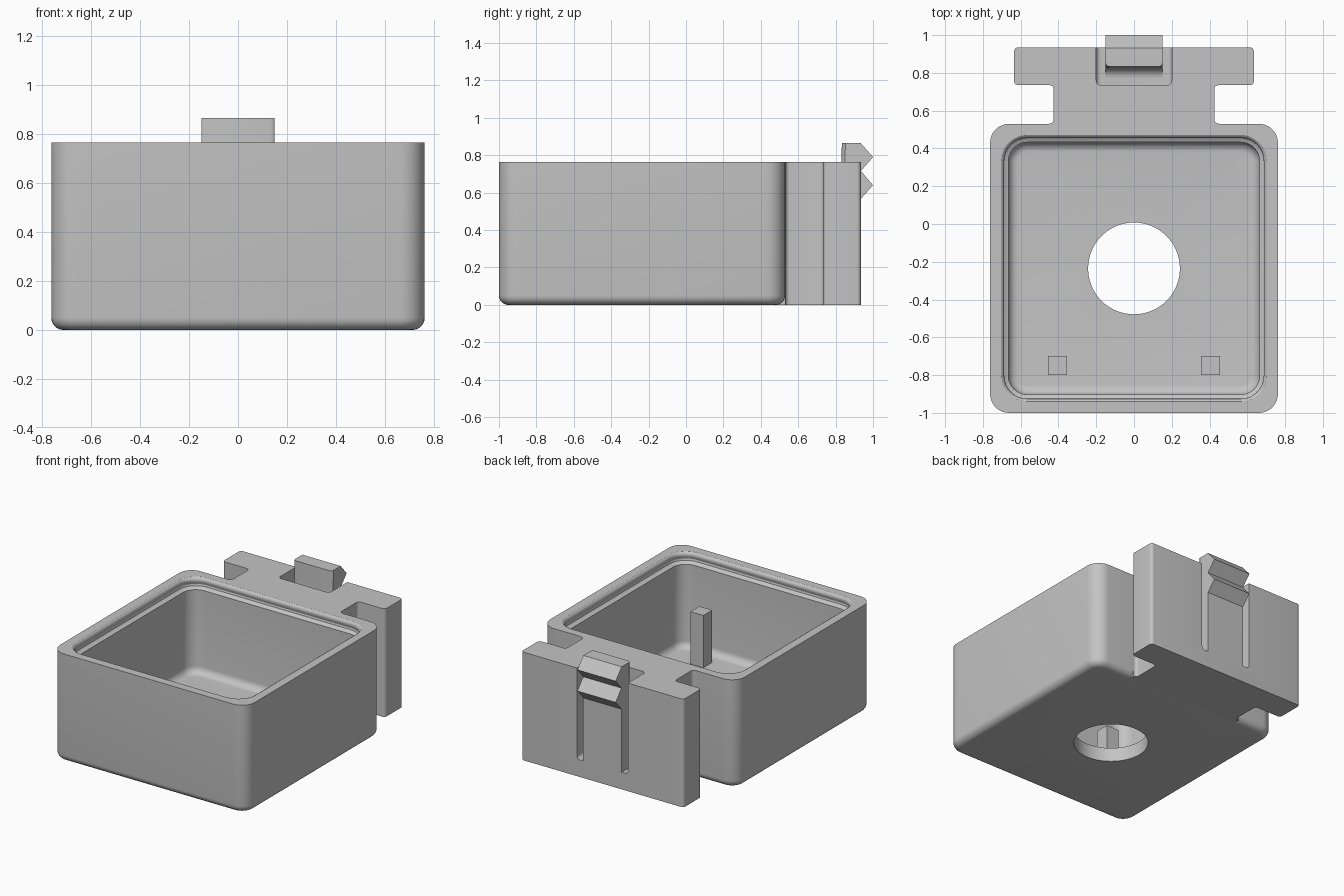
import bpy, bmesh
from math import sin, cos, pi, radians
from mathutils import Vector

cube = bpy.data.objects.get("Cube")
if cube:
    bpy.data.objects.remove(cube, do_unlink=True)

grey = bpy.data.materials.new("light_grey_plastic")
grey.use_nodes = True
colour = (0.55, 0.55, 0.55, 1)
grey.diffuse_color = colour
grey.node_tree.nodes["Principled BSDF"].inputs["Base Color"].default_value = colour

HEIGHT = 0.765
MID_Y = -0.235   # centre of the tray


def finish(name, bm):
    bmesh.ops.recalc_face_normals(bm, faces=bm.faces)
    mesh = bpy.data.meshes.new(name)
    bm.to_mesh(mesh)
    bm.free()
    mesh.materials.append(grey)
    obj = bpy.data.objects.new(name, mesh)
    bpy.context.collection.objects.link(obj)
    return obj


def rounded_loft(name, profile, radius_gap, steps=8):
    """Stack rounded rectangles; profile holds (half width, z)."""
    bm = bmesh.new()
    rings = []
    for half, z in profile:
        core = half - radius_gap(half)
        r = half - core
        ring = []
        for k, (sx, sy) in enumerate([(1, 1), (-1, 1), (-1, -1), (1, -1)]):
            for i in range(steps + 1):
                a = (k + i / steps) * pi / 2
                ring.append(bm.verts.new((sx * core + r * cos(a),
                                          MID_Y + sy * (core + 0.003) + r * sin(a), z)))
        rings.append(ring)
    n = len(rings[0])
    for low, high in zip(rings, rings[1:]):
        for i in range(n):
            j = (i + 1) % n
            bm.faces.new((low[i], low[j], high[j], high[i]))
    bm.faces.new(rings[0])
    bm.faces.new(rings[-1])
    return finish(name, bm)


def prism(name, outline, offset):
    """Extrude a flat outline of 3D points along an offset."""
    bm = bmesh.new()
    face = bm.faces.new([bm.verts.new(p) for p in outline])
    new = bmesh.ops.extrude_face_region(bm, geom=[face])["geom"]
    bmesh.ops.translate(bm, vec=offset,
                        verts=[v for v in new if isinstance(v, bmesh.types.BMVert)])
    return finish(name, bm)


def bevel_edges(obj, rule, width, segments=6):
    bm = bmesh.new()
    bm.from_mesh(obj.data)
    edges = [e for e in bm.edges if rule(e.verts[0].co, e.verts[1].co)]
    bmesh.ops.bevel(bm, geom=edges, offset=width, offset_type='OFFSET',
                    segments=segments, profile=0.5, affect='EDGES')
    bm.to_mesh(obj.data)
    bm.free()


def box(name, low, high):
    (x0, y0, z0), (x1, y1, z1) = low, high
    return prism(name, [(x0, y0, z0), (x1, y0, z0), (x1, y1, z0), (x0, y1, z0)],
                 Vector((0, 0, z1 - z0)))


def combine(target, other, operation):
    mod = target.modifiers.new("cut", 'BOOLEAN')
    mod.operation, mod.object, mod.solver = operation, other, 'EXACT'
    bpy.context.view_layer.objects.active = target
    bpy.ops.object.modifier_apply(modifier=mod.name)
    bpy.data.objects.remove(other, do_unlink=True)


def fillet(outer, z, r, steps=6):
    """Quarter round from a flat base up to an upright wall."""
    return [(outer - r + r * sin(i * pi / 2 / steps), z + r - r * cos(i * pi / 2 / steps))
            for i in range(steps + 1)]


# Tray shell with rounded upright corners and bottom edge
tray = rounded_loft("tray", fillet(0.762, 0, 0.05) + [(0.762, HEIGHT)],
                    lambda h: 0.1 - (0.762 - h))

# Neck and flange behind the tray
half = [(0.45, 0.49), (0.45, 0.532), (0.425, 0.532), (0.425, 0.735),
        (0.635, 0.735), (0.635, 0.935)]
outline = [(x, y, 0) for x, y in half] + [(-x, y, 0) for x, y in reversed(half)]
bracket = prism("bracket", outline, Vector((0, 0, HEIGHT)))
bevel_edges(bracket, lambda a, b: abs(a.z - b.z) > 0.1 and a.y > 0.5
            and abs(abs(a.x) - 0.45) > 0.01, 0.022)

# Pocket around the latch
pocket = box("pocket", (-0.2, 0.735, 0.12), (0.2, 1.1, 1))
bevel_edges(pocket, lambda a, b: (a.z < 0.2 and b.z < 0.2 and abs(a.x - b.x) < 0.01)
            or (abs(a.z - b.z) > 0.1 and a.y < 0.8), 0.025)
combine(bracket, pocket, 'DIFFERENCE')
combine(tray, bracket, 'UNION')

# Inside of the tray: rounded floor, snap groove and softened rim
groove = [(0.665, 0.69), (0.68, 0.695), (0.692, 0.705), (0.695, 0.717), (0.691, 0.729),
          (0.687, 0.74), (0.689, 0.751), (0.695, 0.76), (0.703, HEIGHT), (0.703, 0.85)]
cavity = rounded_loft("cavity", fillet(0.665, 0.1, 0.05) + groove,
                      lambda h: 0.1 + h - 0.665)
combine(tray, cavity, 'DIFFERENCE')

# Round hole in the floor
ring = [(0.243 * cos(i * pi / 32), MID_Y + 0.243 * sin(i * pi / 32), -0.1) for i in range(64)]
combine(tray, prism("hole", ring, Vector((0, 0, 0.4))), 'DIFFERENCE')

# Spring latch with two teeth and a curved foot
foot = [(0.775 + 0.05 * sin(i * pi / 12), 0.17 - 0.05 * cos(i * pi / 12)) for i in range(7)]
side = foot + [(0.833, 0.866), (0.933, 0.866), (1.0, 0.79), (0.935, 0.716),
               (1.0, 0.64), (0.935, 0.567), (0.935, 0.12)]
latch = prism("latch", [(-0.15, y, z) for y, z in side], Vector((0.3, 0, 0)))
bevel_edges(latch, lambda a, b: abs(a.x - b.x) < 0.01 and abs(a.z - b.z) > 0.3
            and a.y < 0.9, 0.02, 4)

# Two posts standing on the tray floor
posts = [box(name, (x - 0.05, -0.8, 0.09), (x + 0.05, -0.7, 0.47))
         for name, x in (("left_post", 0.405), ("right_post", -0.405))]

bpy.ops.object.select_all(action='DESELECT')
for obj in [tray, latch] + posts:
    obj.select_set(True)
bpy.context.view_layer.objects.active = tray
bpy.ops.object.shade_smooth_by_angle(angle=radians(32))
